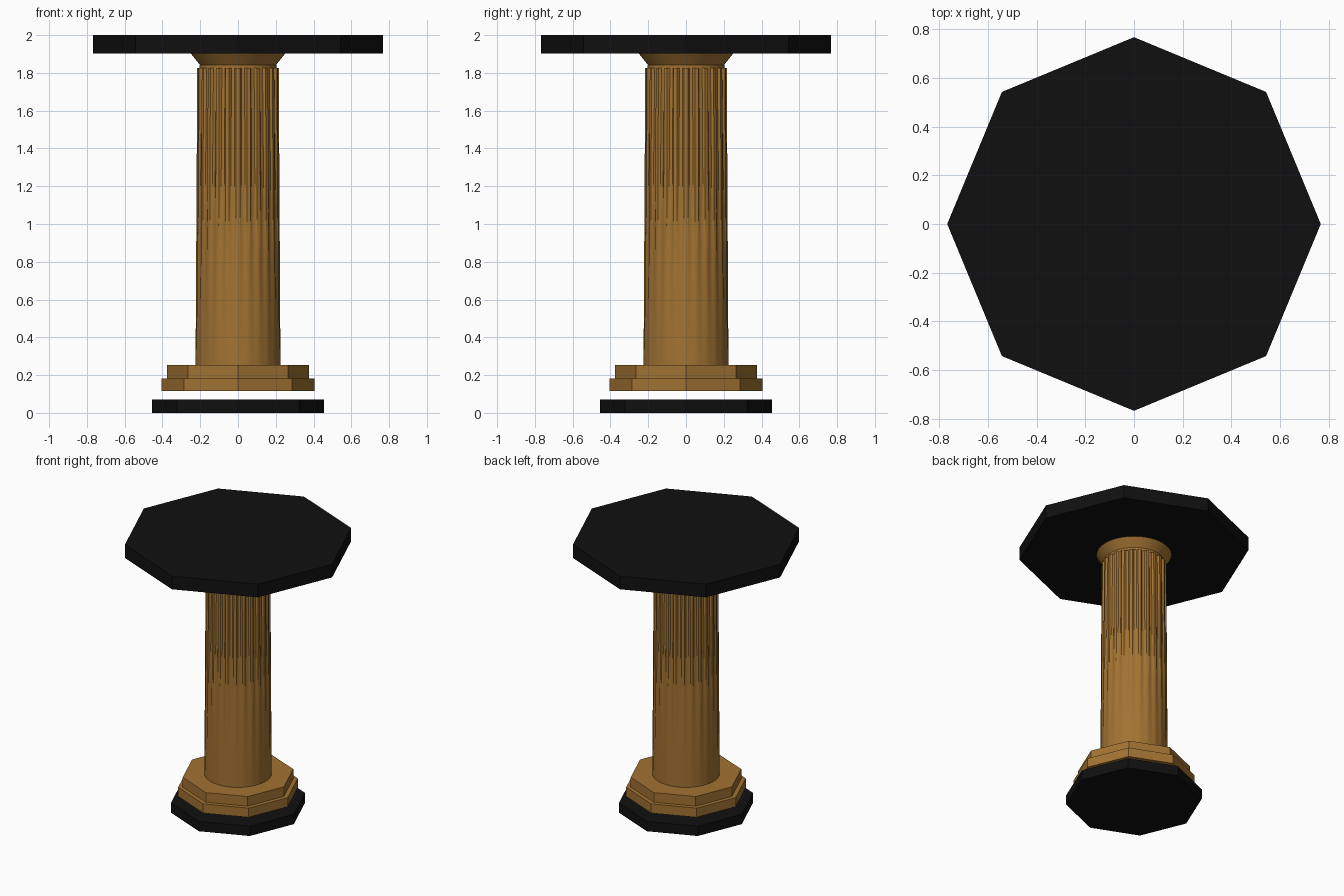
import bpy, bmesh, math

cube = bpy.data.objects.get("Cube")
if cube:
    bpy.data.objects.remove(cube, do_unlink=True)


def material(name, rgb):
    mat = bpy.data.materials.new(name)
    mat.use_nodes = True
    mat.diffuse_color = (*rgb, 1)
    mat.node_tree.nodes["Principled BSDF"].inputs["Base Color"].default_value = (*rgb, 1)
    return mat


BLACK = material("black stone", (0.005, 0.005, 0.005))
BRONZE = material("golden brown", (0.36, 0.17, 0.032))


def loft(name, rings, mat, smooth=False):
    """Closed solid through rings of (x, y, z) points with equal counts."""
    bm = bmesh.new()
    loops = [[bm.verts.new(p) for p in ring] for ring in rings]
    n = len(loops[0])
    for low, high in zip(loops, loops[1:]):
        for i in range(n):
            j = (i + 1) % n
            bm.faces.new((low[i], low[j], high[j], high[i]))
    bm.faces.new(loops[0][::-1])
    bm.faces.new(loops[-1])
    mesh = bpy.data.meshes.new(name)
    bm.to_mesh(mesh)
    bm.free()
    mesh.materials.append(mat)
    obj = bpy.data.objects.new(name, mesh)
    bpy.context.collection.objects.link(obj)
    if smooth:
        bpy.ops.object.select_all(action='DESELECT')
        obj.select_set(True)
        bpy.context.view_layer.objects.active = obj
        bpy.ops.object.shade_smooth_by_angle(angle=math.radians(30))
    return obj


def circle(radius, z, sides):
    step = math.tau / sides
    return [(radius * math.cos(i * step), radius * math.sin(i * step), z)
            for i in range(sides)]


def slab(name, radius, z0, z1, mat):
    return loft(name, [circle(radius, z0, 8), circle(radius, z1, 8)], mat)


# Octagonal slabs, with a corner on each axis
slab("floor_slab", 0.455, 0.0, 0.072, BLACK)
slab("lower_plinth", 0.406, 0.115, 0.183, BRONZE)
slab("upper_plinth", 0.375, 0.183, 0.254, BRONZE)
slab("table_top", 0.768, 1.903, 2.0, BLACK)

# Shaft: round at the foot, its flutes deepening towards the top
FLUTES, FOOT, HEAD = 24, 0.254, 1.825
DEPTH = 0.014


def shaft_ring(t):
    outer = 0.225 - 0.009 * t
    z = FOOT + (HEAD - FOOT) * t
    points = []
    for f in range(FLUTES):
        # two ridge corners, then two corners on the flute floor
        for offset, sunk in ((-2.5, 0), (2.5, 0), (5, 1), (10, 1)):
            a = math.radians(f * 360 / FLUTES + offset)
            r = outer - sunk * DEPTH * t
            points.append((r * math.cos(a), r * math.sin(a), z))
    return points


loft("fluted_shaft", [shaft_ring(i / 8) for i in range(9)], BRONZE, smooth=True)

# Neck ring and flared capital under the top
loft("neck_ring", [circle(0.205, 1.825, 64), circle(0.205, 1.843, 64)], BRONZE, smooth=True)
loft("capital", [circle(0.202, 1.843, 64), circle(0.25, 1.903, 64)], BRONZE, smooth=True)
